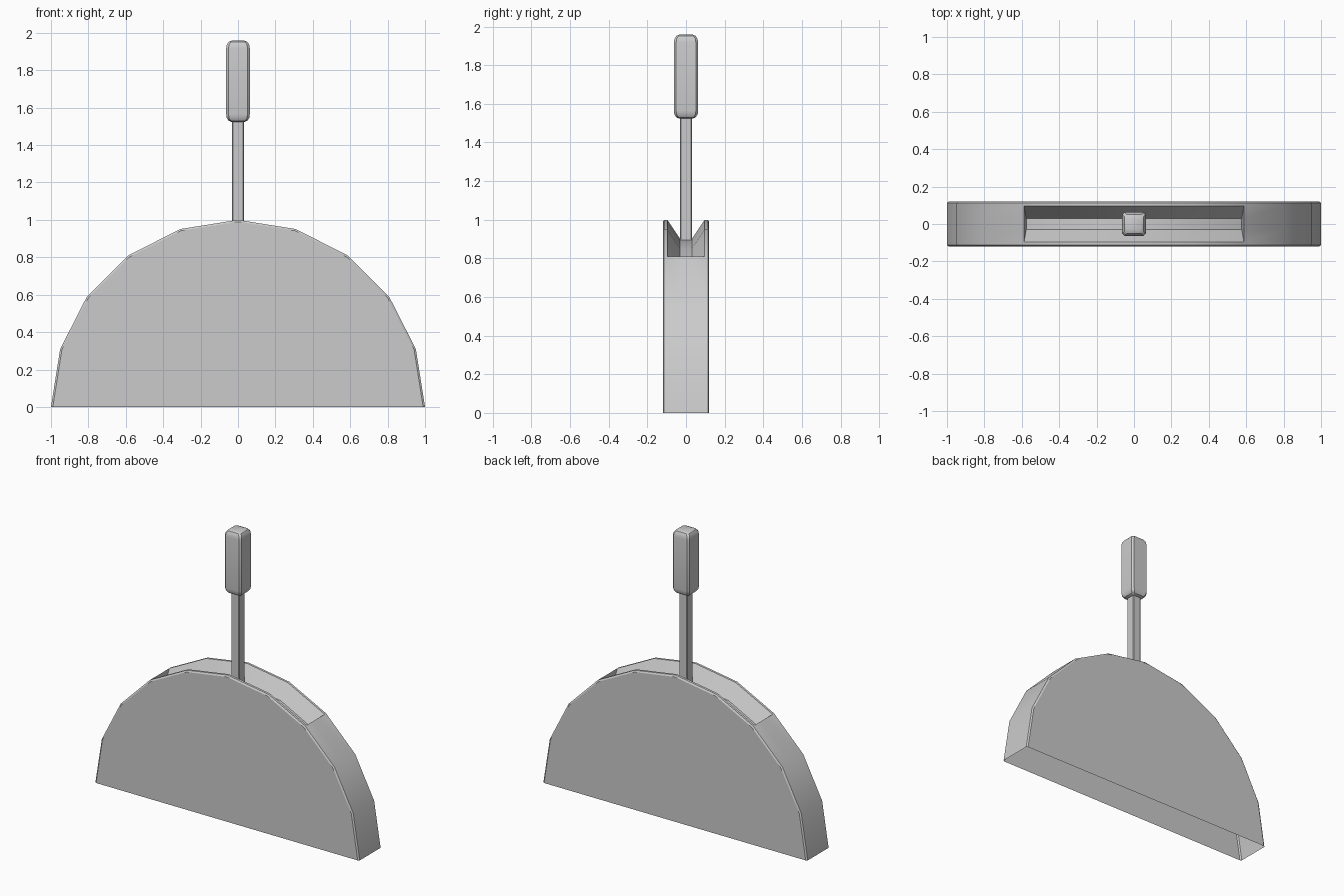
import bpy, bmesh
from math import cos, sin, radians

if "Cube" in bpy.data.objects:
    bpy.data.objects.remove(bpy.data.objects["Cube"], do_unlink=True)

# Single grey finish
grey = bpy.data.materials.new("plain_grey")
grey.use_nodes = True
colour = (0.6, 0.6, 0.6, 1)
grey.diffuse_color = colour
grey.node_tree.nodes["Principled BSDF"].inputs["Base Color"].default_value = colour


def finish(bm, name):
    bmesh.ops.remove_doubles(bm, verts=bm.verts, dist=0.0005)
    bmesh.ops.recalc_face_normals(bm, faces=bm.faces)
    mesh = bpy.data.meshes.new(name)
    bm.to_mesh(mesh)
    bm.free()
    mesh.materials.append(grey)
    obj = bpy.data.objects.new(name, mesh)
    bpy.context.collection.objects.link(obj)
    bpy.ops.object.select_all(action='DESELECT')
    obj.select_set(True)
    bpy.context.view_layer.objects.active = obj
    bpy.ops.object.shade_smooth_by_angle(angle=radians(32))
    return obj


def skin(bm, rings, closed):
    rows = [[bm.verts.new(p) for p in ring] for ring in rings]
    for a, b in zip(rows, rows[1:]):
        n = len(a)
        for i in range(n if closed else n - 1):
            j = (i + 1) % n
            bm.faces.new((a[i], a[j], b[j], b[i]))
    return rows


def square_post(name, levels, chamfer):
    """Stack of chamfered squares, given as (half width, height)."""
    rings = []
    for w, z in levels:
        c = w - chamfer
        rings.append([(x, y, z) for x, y in (
            (w, -c), (w, c), (c, w), (-c, w), (-w, c), (-w, -c), (-c, -w), (c, -w))])
    bm = bmesh.new()
    rows = skin(bm, rings, True)
    bm.faces.new(rows[0])
    bm.faces.new(rows[-1])
    return finish(bm, name)


# Half-disc housing: cross-sections along the rim, slotted over the crown
HALF = 0.12
DEPTH = 0.1


def section(step, slotted):
    x, z = cos(radians(18 * step)), sin(radians(18 * step))
    side = [(x * 0.99, HALF, z * 0.99), (x, 0.113, z), (x, 0.097, z)]
    if slotted:
        side.append((x * 0.98, 0.03, z - DEPTH))
    else:
        side.append((x, 0.03, z))
    return side + [(px, -py, pz) for px, py, pz in reversed(side)]


layout = ([(i, False) for i in range(4)] + [(i, True) for i in range(3, 8)]
          + [(i, False) for i in range(7, 11)])
bm = bmesh.new()
skin(bm, [section(*item) for item in layout], False)
# Flat front and back panels; the underside stays open
for end in (0, -1):
    bm.faces.new([bm.verts.new(section(i, False)[end]) for i in range(11)])
finish(bm, "housing")

# Lever shaft and grip
square_post("lever_shaft", [(0.031, 0.88), (0.031, 1.54)], 0.005)
square_post("lever_grip", [(0.035, 1.524), (0.05, 1.53), (0.06, 1.545), (0.063, 1.565),
                           (0.063, 1.918), (0.06, 1.937), (0.05, 1.952), (0.035, 1.958)], 0.012)
